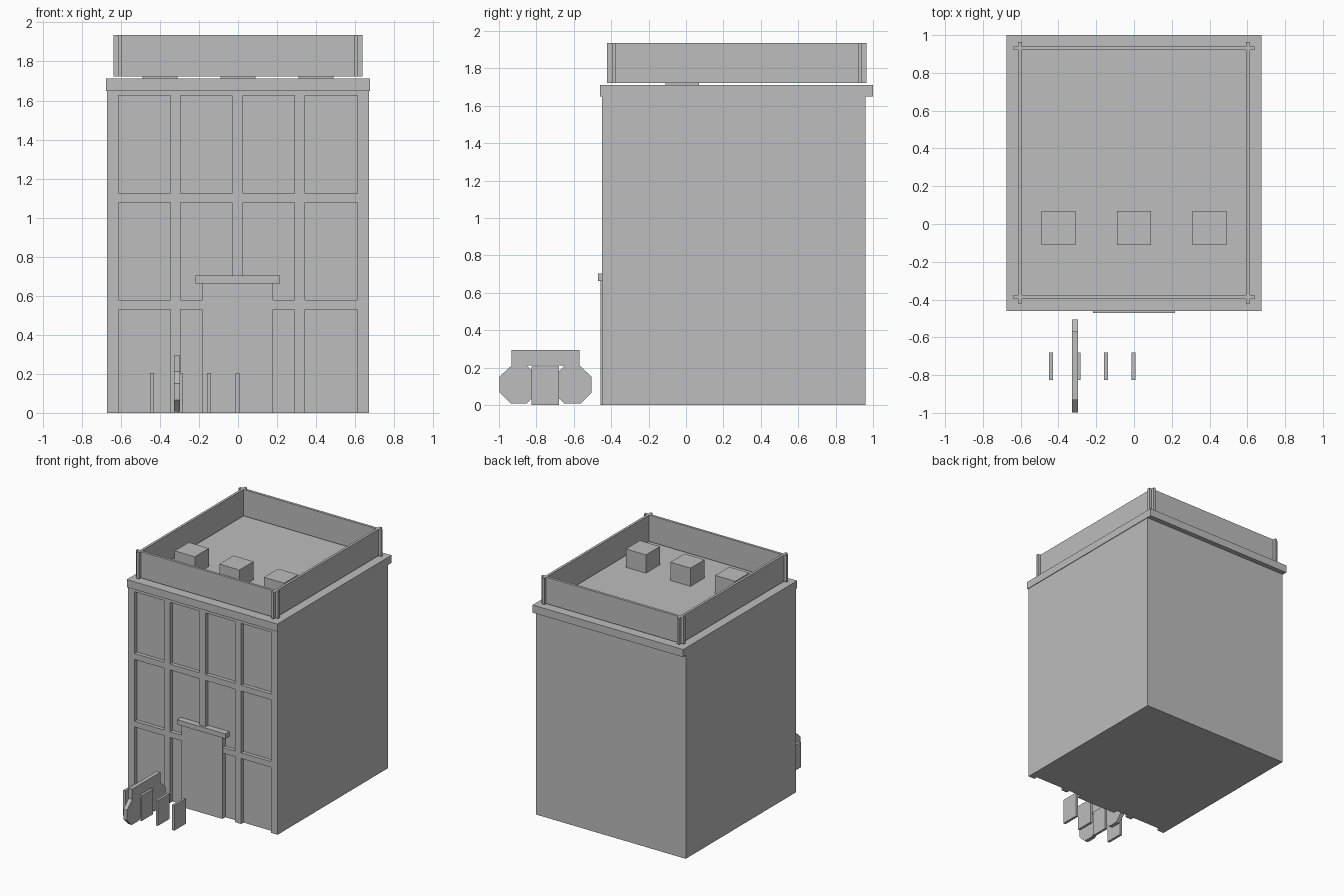
import bpy
import bmesh
import math

cube = bpy.data.objects.get("Cube")
if cube:
    bpy.data.objects.remove(cube, do_unlink=True)

# One plain grey for the whole model
grey = bpy.data.materials.new("plain grey")
grey.use_nodes = True
colour = (0.51, 0.51, 0.51, 1)
grey.diffuse_color = colour
grey.node_tree.nodes["Principled BSDF"].inputs["Base Color"].default_value = colour


def finish(name, bm):
    bmesh.ops.recalc_face_normals(bm, faces=bm.faces)
    mesh = bpy.data.meshes.new(name)
    bm.to_mesh(mesh)
    bm.free()
    mesh.materials.append(grey)
    obj = bpy.data.objects.new(name, mesh)
    bpy.context.collection.objects.link(obj)
    return obj


def box(name, x, y, z):
    """Box from its (low, high) range on each axis."""
    bm = bmesh.new()
    bmesh.ops.create_cube(bm, size=1)
    for v in bm.verts:
        v.co = [sum(r) / 2 + c * (r[1] - r[0]) for c, r in zip(v.co, (x, y, z))]
    return finish(name, bm)


def plate(name, outline, x0, x1):
    """Extrude a (y, z) outline along x."""
    bm = bmesh.new()
    face = bm.faces.new([bm.verts.new((x0, y, z)) for y, z in outline])
    made = bmesh.ops.extrude_face_region(bm, geom=[face])
    for item in made["geom"]:
        if isinstance(item, bmesh.types.BMVert):
            item.co.x = x1
    return finish(name, bm)


# Main block and cornice
WALL, FACE, BACK, TOP = -0.42, -0.45, 0.96, 1.65
box("building_body", (-0.67, 0.67), (WALL, BACK), (0, TOP))
box("cornice", (-0.675, 0.675), (-0.46, 1.0), (TOP, 1.712))

# Facade pilasters, the middle one standing on the canopy
pilasters = [(-0.67, -0.613), (-0.347, -0.294), (-0.03, 0.026),
             (0.29, 0.344), (0.613, 0.67)]
for i, x in enumerate(pilasters):
    box(f"pilaster_{i + 1}", x, (FACE, WALL), (0.69 if i == 2 else 0, TOP))

# Floor bands, fitted between the outer edges
for name, z in (("lower_band", (0.53, 0.577)), ("upper_band", (1.077, 1.125)),
                ("top_band", (1.625, TOP))):
    box(name, (-0.67, 0.67), (FACE, WALL), z)

# Entrance
box("door", (-0.185, 0.18), (-0.457, WALL), (0, 0.67))
box("door_canopy", (-0.218, 0.216), (-0.47, WALL), (0.664, 0.703))

# Roof parapet: four boards that cross at the corners
rail_z = (1.722, 1.936)
for name, x in (("parapet_right", (-0.614, -0.594)), ("parapet_left", (0.594, 0.614))):
    box(name, x, (-0.422, 0.964), rail_z)
for name, y in (("parapet_front", (-0.396, -0.376)), ("parapet_back", (0.92, 0.941))):
    box(name, (-0.638, 0.638), y, rail_z)

# Roof units
for i, x in enumerate((-0.4, 0, 0.4)):
    box(f"roof_unit_{i + 1}", (x - 0.09, x + 0.09), (-0.11, 0.07), (1.705, 1.86))

# Rack plates in front of the building
for i in range(4):
    x = -0.44 + i * 0.146
    box(f"rack_plate_{i + 1}", (x - 0.01, x + 0.01), (-0.827, -0.68), (0, 0.205))

# Bicycle cut-out: two octagon wheels joined by a straight upper bar
MID, HUB, R = -0.751, 0.109, 0.102
half = R * math.tan(math.pi / 8)
wheel = MID + 0.144
side = [(wheel - half, HUB + R), (wheel - R, HUB + half), (wheel - R, HUB - half),
        (wheel - half, HUB - R), (wheel + half, HUB - R), (wheel + R, HUB - half),
        (wheel + R, HUB + half), (wheel + half - 0.005, HUB + R), (wheel + half - 0.005, 0.295)]
mirrored = [(2 * MID - y, z) for y, z in reversed(side)]
plate("bicycle", side + mirrored, -0.328, -0.296)
